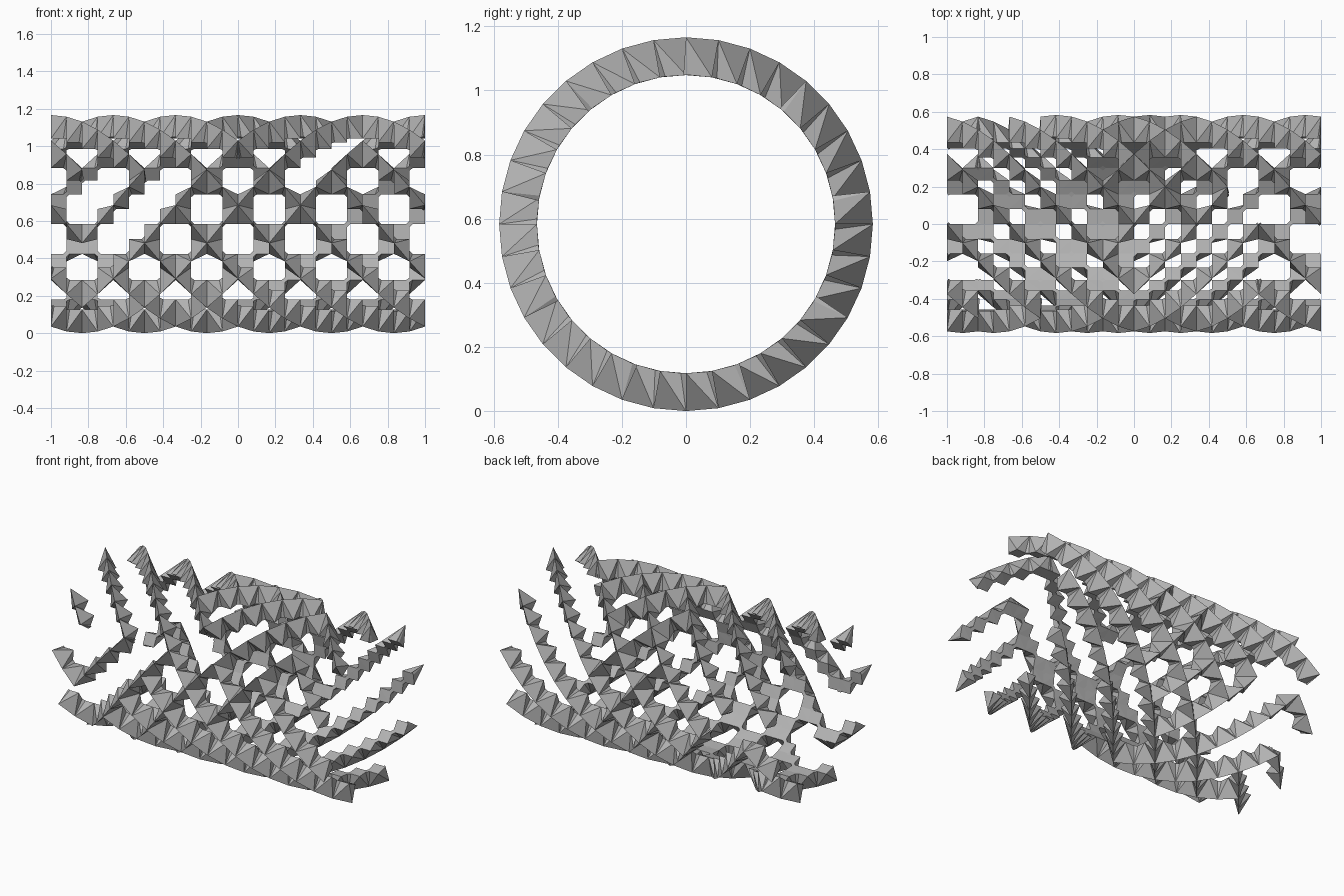
import bpy, bmesh
from math import sin, cos, radians

cube = bpy.data.objects.get("Cube")
if cube:
    bpy.data.objects.remove(cube, do_unlink=True)

OUTER, INNER = 0.583, 0.465   # ridge and base radius
STEPS, AROUND = 12, 18        # lattice nodes along and around the tube
NECK = 0.2                    # size of the chamfer where two cells meet

grey = bpy.data.materials.new("warm grey")
grey.use_nodes = True
colour = (0.45, 0.45, 0.45, 1)
grey.diffuse_color = colour
grey.node_tree.nodes["Principled BSDF"].inputs["Base Color"].default_value = colour

# Nodes where a rising strand stops, leaving slots or a bend
RISING_GAPS = {(1, 7), (1, 9), (2, 8), (3, 7), (1, 11), (1, 15), (1, 17),
               (2, 14), (2, 16), (3, 15), (9, 3), (9, 5)}
# Nodes where a falling strand stops
FALLING_GAPS = {(3, 7), (5, 7), (4, 2)}


def on_tube(u, v, radius):
    """Grid position (u along, v around, in cells) to a point on the tube."""
    x = max(-1, min(1, -1 + u / STEPS))
    angle = radians(10 + 10 * v)
    return (x, radius * cos(angle), OUTER + radius * sin(angle))


def add_cell(bm, u, v, turn):
    """One ridged block: a sharp outer ridge over a square inner base."""
    def vert(a, b, radius=INNER):
        return bm.verts.new(on_tube(u + a, v + turn * b, radius))

    start, end = vert(0, 0, OUTER), vert(1, 1, OUTER)
    n, h = NECK, NECK / 2
    right = [vert(h, -h), vert(n, 0), vert(1, 0), vert(1, 1 - n), vert(1 + h, 1 - h)]
    left = [vert(-h, h), vert(0, n), vert(0, 1), vert(1 - n, 1), vert(1 - h, 1 + h)]
    faces = [(start, right[0], left[0]), (end, left[4], right[4])]
    for side in (right, left):
        for k in range(4):
            faces.append((start if k < 2 else end, side[k], side[k + 1]))
        faces.append((start, side[2], end))
    for k in range(4):
        faces.append((right[k], right[k + 1], left[k + 1], left[k]))
    for face in faces:
        bm.faces.new(face)


def has_rising(i, j):
    """Strands that turn one way run nearly everywhere."""
    if 6 <= i <= 8 and 4 <= j <= 6:
        return False          # open slots on the upper front
    return (i, j) not in RISING_GAPS


def has_falling(i, j):
    """Strands that turn the other way fill the middle only."""
    if i >= 9:
        return i == 9 and j in (5, 7)
    if i < 5 and j <= 6:
        return False          # upper part near one end
    if i == 0 or (i == 1 and j <= 8):
        return False
    if i >= 6 and 10 <= j <= 15:
        return False          # underside near the other end
    if i == 8 and (j >= 16 or j <= 2):
        return False
    return (i, j) not in FALLING_GAPS


def build_strands(name, turn, present):
    bm = bmesh.new()
    for i in range(STEPS):
        for j in range(AROUND):
            if (i + j) % 2 == 0 and present(i, j):
                for k in range(2):
                    add_cell(bm, 2 * i + k, 2 * j + turn * k, turn)
    bmesh.ops.recalc_face_normals(bm, faces=bm.faces)
    mesh = bpy.data.meshes.new(name)
    bm.to_mesh(mesh)
    bm.free()
    mesh.materials.append(grey)
    bpy.context.collection.objects.link(bpy.data.objects.new(name, mesh))


build_strands("rising_strands", 1, has_rising)
build_strands("falling_strands", -1, has_falling)
